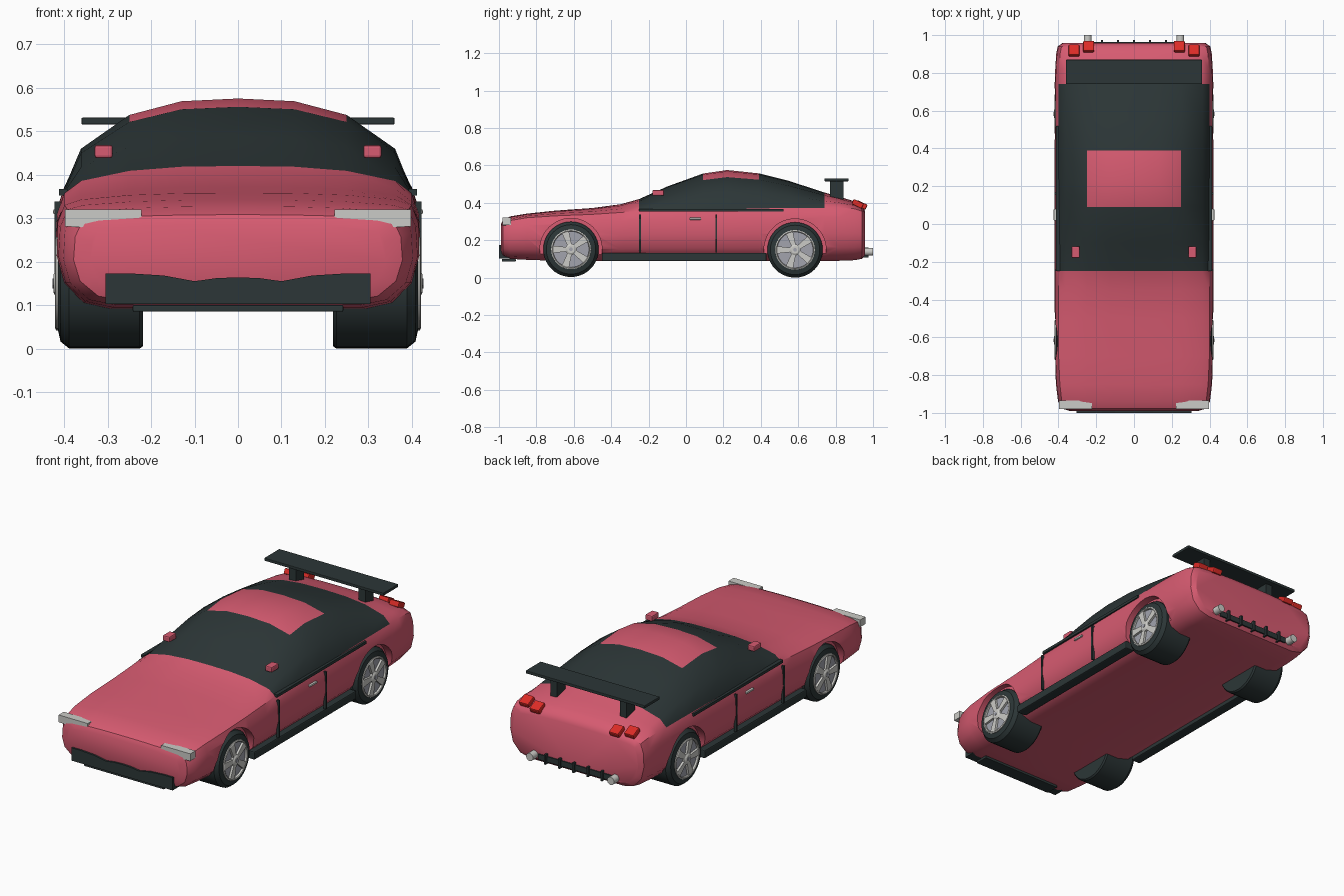
import bpy, bmesh, math
from mathutils import Matrix

if "Cube" in bpy.data.objects:
    bpy.data.objects.remove(bpy.data.objects["Cube"])


def material(name, r, g, b):
    m = bpy.data.materials.new(name)
    m.use_nodes = True
    m.diffuse_color = (r, g, b, 1)
    m.node_tree.nodes["Principled BSDF"].inputs["Base Color"].default_value = (r, g, b, 1)
    return m


PINK = material("pink paint", .68, .105, .165)
DARK = material("dark trim", .025, .037, .038)
SILVER = material("silver", .6, .6, .57)
GREY = material("rim grey", .36, .37, .42)
RED = material("tail red", .72, .025, .02)


def finish(name, bm, *mats, angle=None):
    bmesh.ops.recalc_face_normals(bm, faces=bm.faces)
    me = bpy.data.meshes.new(name)
    bm.to_mesh(me)
    bm.free()
    ob = bpy.data.objects.new(name, me)
    bpy.context.collection.objects.link(ob)
    for m in mats:
        me.materials.append(m)
    if angle:
        smooth(ob, angle)
    return ob


def smooth(ob, angle):
    bpy.ops.object.select_all(action='DESELECT')
    ob.select_set(True)
    bpy.context.view_layer.objects.active = ob
    bpy.ops.object.shade_smooth_by_angle(angle=math.radians(angle))


def box(name, mat, x, y, z, bevel=0, tilt=0):
    """Box from (min, max) ranges, optionally bevelled and tilted about x."""
    bm = bmesh.new()
    bmesh.ops.create_cube(bm, size=1)
    size = [r[1] - r[0] for r in (x, y, z)]
    bmesh.ops.scale(bm, vec=size, verts=bm.verts)
    if bevel:
        bmesh.ops.bevel(bm, geom=bm.edges[:], offset=bevel, segments=2, affect='EDGES', profile=.5)
    bmesh.ops.rotate(bm, matrix=Matrix.Rotation(tilt, 3, 'X'), verts=bm.verts)
    bmesh.ops.translate(bm, vec=[sum(r) / 2 for r in (x, y, z)], verts=bm.verts)
    return finish(name, bm, mat)


def pair(name, mat, x, y, z, **kw):
    """The same box on the left (+x) and on the right."""
    box("left_" + name, mat, x, y, z, **kw)
    box("right_" + name, mat, (-x[1], -x[0]), y, z, **kw)


def prism(name, mat, outline, y0, y1):
    """Outline in x and z, extruded along y."""
    bm = bmesh.new()
    face = bm.faces.new([bm.verts.new((x, y0, z)) for x, z in outline])
    ext = bmesh.ops.extrude_face_region(bm, geom=[face])
    bmesh.ops.translate(bm, vec=(0, y1 - y0, 0),
                        verts=[v for v in ext["geom"] if isinstance(v, bmesh.types.BMVert)])
    return finish(name, bm, mat)


def lathe(name, mat, profile, cy, cz, side, n=40):
    """Turn a closed (x, radius) profile about an axle along x."""
    bm = bmesh.new()
    rings = []
    for x, r in profile:
        rings.append([bm.verts.new((side * x, cy + r * math.cos(2 * math.pi * i / n),
                                    cz + r * math.sin(2 * math.pi * i / n))) for i in range(n)])
    for a, b in zip(rings, rings[1:]):
        for i in range(n):
            bm.faces.new((a[i], a[(i + 1) % n], b[(i + 1) % n], b[i]))
    bm.faces.new(rings[0])
    bm.faces.new(rings[-1])
    return finish(name, bm, mat, angle=30)


# Body stations: y, floor, half width, belt line, top
stations = [
    (-.99, .13, .34, .27, .285), (-.978, .11, .378, .29, .308), (-.94, .10, .402, .305, .327),
    (-.85, .095, .413, .32, .342), (-.7, .09, .42, .33, .358), (-.5, .09, .42, .338, .372),
    (-.35, .09, .42, .348, .392), (-.25, .09, .42, .357, .42), (-.1, .09, .42, .36, .487),
    (.09, .09, .42, .362, .556), (.22, .09, .42, .365, .575), (.39, .09, .42, .37, .557),
    (.55, .09, .42, .372, .517), (.74, .09, .42, .373, .455), (.82, .09, .417, .374, .432),
    (.9, .093, .412, .368, .408), (.94, .1, .404, .355, .385), (.957, .12, .38, .335, .356),
]
# Half section: (share of width, share of floor-to-belt), then (.., share of belt-to-top)
lower = [(0, 0), (.7, 0), (.85, .06), (.96, .25), (1, .52), (.99, .82), (.95, 1)]
upper = [(.86, .45), (.595, .82), (.31, .97), (0, 1)]

bm = bmesh.new()
loops = []
for y, floor, w, belt, top in stations:
    half = [(a * w, floor + b * (belt - floor)) for a, b in lower]
    half += [(a * w, belt + b * (top - belt)) for a, b in upper]
    ring = half + [(-x, z) for x, z in half[-2:0:-1]]
    loops.append([bm.verts.new((x, y, z)) for x, z in ring])
count = len(loops[0])
for s, (a, b) in enumerate(zip(loops, loops[1:])):
    for i in range(count):
        f = bm.faces.new((a[i], a[(i + 1) % count], b[(i + 1) % count], b[i]))
        y0, y1 = stations[s][0], stations[s + 1][0]
        glass = 6 <= i < 14 and y0 >= -.25 and y1 <= .74
        roof = 8 <= i < 12 and y0 >= .09 and y1 <= .39
        f.material_index = int(glass and not roof)
bm.faces.new(loops[0])
bm.faces.new(loops[-1])
body = finish("body", bm, PINK, DARK)

# Wheels, with arches cut into the body sides
tire = [(.218, .10), (.218, .142), (.226, .148), (.388, .148), (.408, .132), (.414, .105), (.402, .1)]
lip = [(.40, .096), (.418, .096), (.421, .1), (.418, .106), (.40, .107)]
for end, cy, cz in (("front", -.615, .151), ("rear", .583, .148)):
    for label, side in (("left", 1), ("right", -1)):
        tag = f"{label}_{end}_"
        cutter = lathe(tag + "arch_cutter", PINK, [(.375, .166), (.5, .166)], cy, cz, side, 48)
        cutter.hide_render = True
        mod = body.modifiers.new("arch", 'BOOLEAN')
        mod.operation, mod.solver, mod.object = 'DIFFERENCE', 'EXACT', cutter
        bpy.context.view_layer.objects.active = body
        bpy.ops.object.modifier_apply(modifier="arch")
        bpy.data.objects.remove(cutter)
        lathe(tag + "tire", DARK, tire, cy, cz, side)
        lathe(tag + "rim_disc", GREY, [(.39, .1), (.407, .1)], cy, cz, side)
        lathe(tag + "rim_lip", SILVER, lip, cy, cz, side)
        lathe(tag + "hub", SILVER, [(.40, .03), (.418, .03), (.424, .02)], cy, cz, side, 20)
        lathe(tag + "hub_cap", GREY, [(.42, .01), (.426, .01)], cy, cz, side, 12)
        bm = bmesh.new()
        for k in range(5):
            turn = Matrix.Rotation(math.radians(72 * k + 180), 3, 'X')
            made = bmesh.ops.create_cube(bm, size=1)["verts"]
            for v in made:
                half_w = .011 if v.co.y < 0 else .02
                v.co = (v.co.x * .014, .058 + v.co.y * .084, half_w * (1 if v.co.z > 0 else -1))
            bmesh.ops.rotate(bm, matrix=turn, verts=made)
            bmesh.ops.translate(bm, vec=(side * .412, cy, cz), verts=made)
        finish(tag + "spokes", bm, SILVER)
smooth(body, 35)

# Side trim
pair("side_skirt", DARK, (.36, .415), (-.45, .43), (.088, .132), bevel=.006)
pair("belt_strip", DARK, (.392, .412), (-.25, .52), (.352, .367))
for label, y in (("front", -.245), ("rear", .162)):
    pair(label + "_door_gap", DARK, (.408, .422), (y - .005, y + .005), (.135, .338))
pair("door_handle", SILVER, (.41, .425), (.018, .08), (.309, .32), bevel=.003)
pair("mirror", PINK, (.288, .33), (-.18, -.118), (.438, .468), bevel=.006)

# Front end
for label, s in (("left", 1), ("right", -1)):
    outline = [(.222, .32), (.398, .32), (.398, .281), (.36, .279), (.24, .296), (.222, .303)]
    prism(label + "_headlight", SILVER, [(s * x, z) for x, z in outline], -.98, -.935)
wave = [(.305, .103), (.305, .173), (.25, .173), (.17, .168), (.1, .155), (.05, .162)]
prism("grille", DARK, wave + [(0, .164)] + [(-x, z) for x, z in wave[::-1]], -1, -.94)
box("front_splitter", DARK, (-.242, .242), (-.985, -.91), (.085, .1), bevel=.003)

# Rear end
for label, x, y, z in (("inner", .24, .938, .388), ("outer", .318, .918, .394)):
    pair(label + "_tail_light", RED, (x - .029, x + .029), (y - .03, y + .03),
         (z - .015, z + .015), bevel=.006, tilt=-.45)
box("rear_diffuser", DARK, (-.22, .22), (.93, .963), (.118, .148))
for k in range(5):
    x = -.17 + .085 * k
    box(f"diffuser_fin_{k + 1}", DARK, (x - .005, x + .005), (.93, .975), (.108, .162))
for label, s in (("left", 1), ("right", -1)):
    bm = bmesh.new()
    bmesh.ops.create_cone(bm, cap_ends=True, segments=20, radius1=.021, radius2=.021, depth=.1,
                          matrix=Matrix.Translation((s * .245, .95, .138)) @ Matrix.Rotation(math.pi / 2, 4, 'X'))
    finish(label + "_exhaust", bm, SILVER, angle=30)

# Rear wing
box("wing", DARK, (-.36, .36), (.74, .87), (.515, .531), bevel=.003)
pair("wing_post", DARK, (.19, .23), (.77, .842), (.41, .518))
